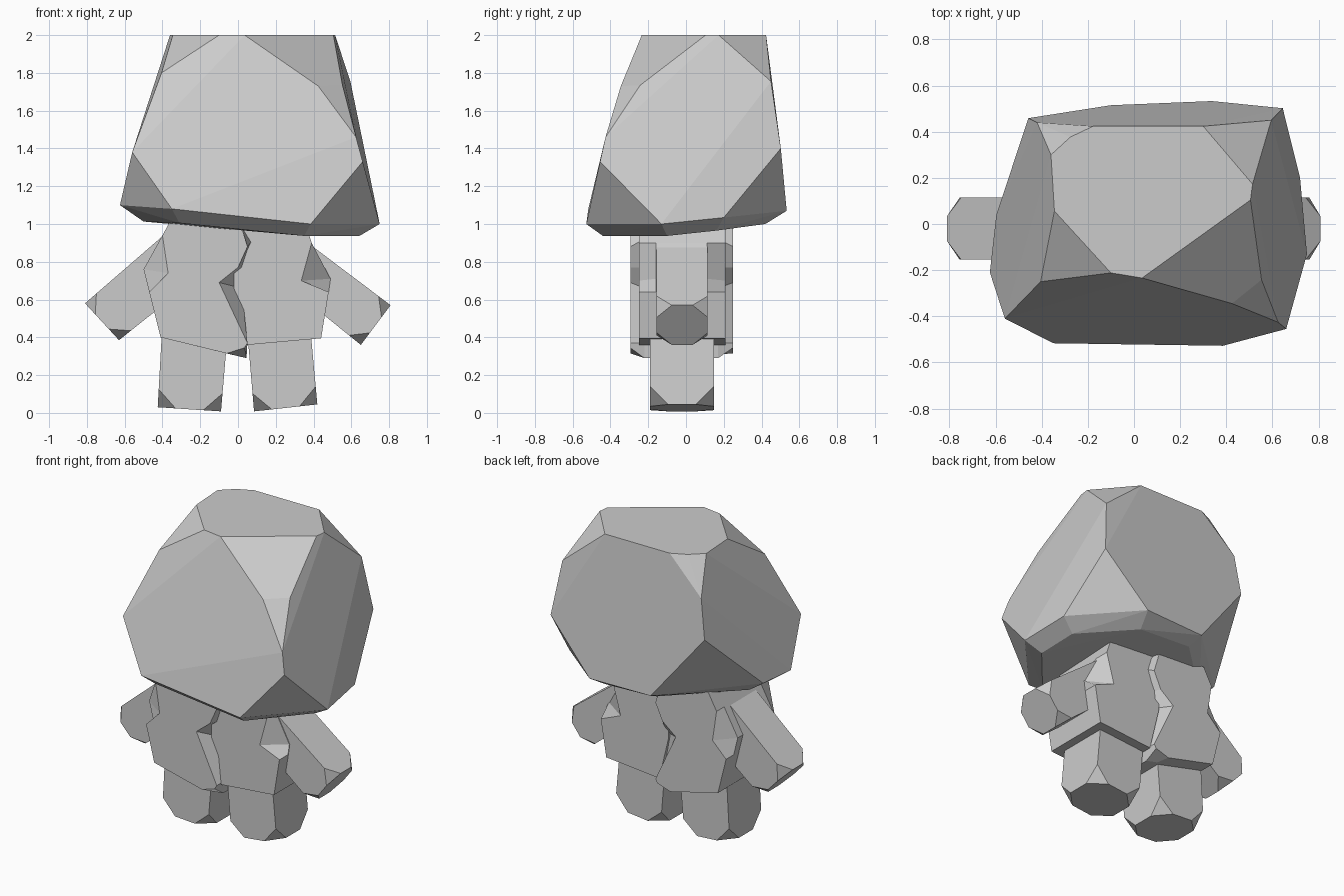
import bpy, bmesh, math
from mathutils import Vector

if "Cube" in bpy.data.objects:
    bpy.data.objects.remove(bpy.data.objects["Cube"])


def finish(bm, name):
    bmesh.ops.recalc_face_normals(bm, faces=bm.faces[:])
    me = bpy.data.meshes.new(name)
    bm.to_mesh(me)
    bm.free()
    ob = bpy.data.objects.new(name, me)
    bpy.context.collection.objects.link(ob)
    return ob


def hull(name, points):
    """Convex faceted solid around a few points."""
    bm = bmesh.new()
    for p in points:
        bm.verts.new(p)
    bmesh.ops.convex_hull(bm, input=bm.verts[:])
    bmesh.ops.delete(bm, geom=[v for v in bm.verts if not v.link_faces], context='VERTS')
    bmesh.ops.dissolve_limit(bm, angle_limit=math.radians(3), verts=bm.verts[:], edges=bm.edges[:])
    return finish(bm, name)


def limb(name, quad, y0, y1, cut):
    """Block from a front-view quad (near a, near b, far b, far a), far corners clipped."""
    na, nb, fb, fa = (Vector((x, 0, z)) for x, z in quad)
    pts = []
    for near, far, other in ((na, fa, fb), (nb, fb, fa)):
        for y, s in ((y0, 1), (y1, -1)):
            c = far + Vector((0, y, 0))
            pts += [near + Vector((0, y, 0)),
                    c + (near - far).normalized() * cut,
                    c + (other - far).normalized() * cut,
                    c + Vector((0, s * cut, 0))]
    return hull(name, pts)


def loft(name, outer, notches, ys):
    """Thick outline whose front and back rims are notched at given corners."""
    rim = [notches.get(i, p) for i, p in enumerate(outer)]
    bm = bmesh.new()
    rings = [[bm.verts.new((x, y, z)) for x, z in ring]
             for ring, y in zip((rim, outer, outer, rim), ys)]
    n = len(outer)
    for a, b in zip(rings, rings[1:]):
        for i in range(n):
            j = (i + 1) % n
            bm.faces.new((a[i], a[j], b[j], b[i]))
    bm.faces.new(rings[0])
    bm.faces.new(rings[-1])
    return finish(bm, name)


# Head: large faceted boulder
top = [(-.345, .056), (-.36, .30), (-.276, .377), (-.177, .424), (.30, .424),
       (.514, .173), (.505, .104), (.035, -.234), (-.10, -.212)]
side = [(-.405, -.25, 1.80), (.425, -.345, 1.73), (.553, -.242, 1.735), (.625, -.426, 1.46),
        (.66, -.455, 1.33), (-.56, -.41, 1.38), (.595, .45, 1.755), (.645, .502, 1.40),
        (-.458, .459, 1.51), (-.42, .44, 1.77), (-.30, .43, 1.88), (-.38, .37, 1.86)]
rim = [(-.35, -.517, 1.08), (.385, -.528, 1.0), (.75, -.13, 1.0), (.72, .20, 1.034),
       (.337, .533, 1.07), (-.10, .515, 1.065), (-.597, .04, 1.10), (-.625, -.21, 1.10)]
base = [(-.31, -.43, 1.005), (.35, -.44, .937), (.643, -.10, .937), (.62, .16, .965),
        (.30, .42, 1.0), (-.08, .42, 1.02), (-.49, .03, 1.025), (-.50, -.17, 1.013)]
hull("head", [(x, y, 2.0) for x, y in top] + side + rim + base)

# Torso: two cracked slabs meeting in a jagged seam
loft("torso_left",
     [(-.34, 1.05), (-.40, .94), (-.50, .76), (-.47, .64), (-.41, .40), (-.04, .31),
      (.045, .29), (.05, .37), (.02, .66), (.03, .77), (.08, .92), (.0, 1.05)],
     {2: (-.37, .74), 5: (-.06, .315), 6: (.035, .345), 8: (-.10, .69), 9: (.0, .77), 10: (.05, .88)},
     (-.295, -.22, .17, .25))
loft("torso_right",
     [(-.02, 1.05), (.34, 1.05), (.39, .90), (.49, .71), (.48, .64), (.44, .395),
      (.05, .36), (-.02, .65)],
     {3: (.335, .70)}, (-.25, -.16, .11, .21))

# Arms
limb("arm_left", [(-.40, .935), (-.26, .68), (-.63, .385), (-.81, .58)], -.155, .115, .08)
limb("arm_right", [(.37, .90), (.23, .70), (.65, .36), (.808, .57)], -.155, .115, .08)

# Legs
limb("leg_left", [(-.40, .48), (-.05, .48), (-.09, .008), (-.425, .03)], -.19, .147, .095)
limb("leg_right", [(.045, .48), (.38, .48), (.42, .045), (.085, .008)], -.19, .147, .095)
